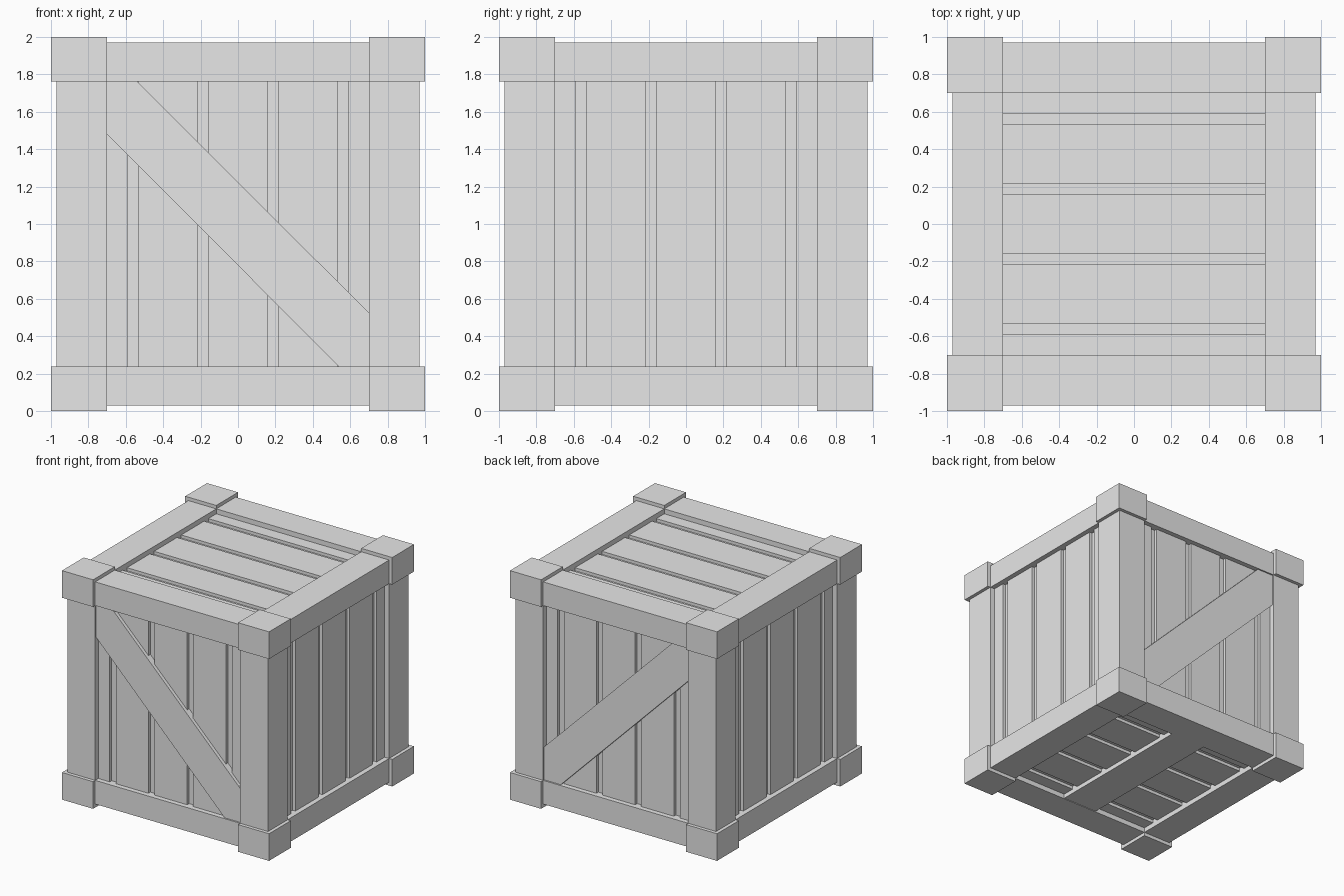
import bpy
import bmesh
from math import pi
from itertools import product
from mathutils import Matrix, Vector

old = bpy.data.objects.get("Cube")
if old:
    bpy.data.objects.remove(old, do_unlink=True)

grey = bpy.data.materials.new("plain_grey")
grey.use_nodes = True
grey.diffuse_color = (0.8, 0.8, 0.8, 1)
grey.node_tree.nodes["Principled BSDF"].inputs["Base Color"].default_value = (0.8, 0.8, 0.8, 1)

MID = Vector((0, 0, 1))       # centre of the crate
INNER = 0.70                  # inner edge of the frame
OUTER = 0.97                  # outer face of the frame
PLANK = 0.927                 # outer face of the planks
CORE = 0.90                   # groove floor between planks


def finish(name, bm):
    mesh = bpy.data.meshes.new(name)
    bmesh.ops.recalc_face_normals(bm, faces=bm.faces)
    bm.to_mesh(mesh)
    bm.free()
    mesh.materials.append(grey)
    obj = bpy.data.objects.new(name, mesh)
    bpy.context.scene.collection.objects.link(obj)
    return obj


def box(name, lo, hi, turn=Matrix()):
    """Box between two corners measured from the crate centre."""
    lo, hi = Vector(lo), Vector(hi)
    bm = bmesh.new()
    bmesh.ops.create_cube(bm, size=1)
    for v in bm.verts:
        p = Vector([c * s for c, s in zip(v.co, hi - lo)]) + (lo + hi) / 2
        v.co = turn @ p + MID
    return finish(name, bm)


def signed_box(name, spans):
    """Box from three (a, b) spans in any order."""
    return box(name, [min(s) for s in spans], [max(s) for s in spans])


# Inner body forming the groove floors
box("inner_body", (-CORE,) * 3, (CORE,) * 3)

# Corner blocks
for sx, sy, sz in product((-1, 1), repeat=3):
    signed_box("corner_block", [(sx * INNER, sx), (sy * INNER, sy), (sz * 0.763, sz)])

# Frame: posts, side beams and cross beams
for a, b in product((-1, 1), repeat=2):
    sa, sb = (a * INNER, a * OUTER), (b * INNER, b * OUTER)
    height = (b * 0.763, b * OUTER)
    span = (-0.8, 0.8)
    signed_box("corner_post", [sa, sb, span])
    signed_box("cross_beam", [span, sa, height])
    signed_box("side_beam", [sa, span, height])

# Five planks on each of the six sides
sides = {
    "front": Matrix(),
    "right": Matrix.Rotation(pi / 2, 4, "Z"),
    "back": Matrix.Rotation(pi, 4, "Z"),
    "left": Matrix.Rotation(-pi / 2, 4, "Z"),
    "top": Matrix.Rotation(-pi / 2, 4, "X") @ Matrix.Rotation(pi / 2, 4, "Y"),
    "bottom": Matrix.Rotation(pi / 2, 4, "X") @ Matrix.Rotation(pi / 2, 4, "Y"),
}
for side, turn in sides.items():
    for i in range(-2, 3):
        x = i * 0.374
        lo, hi = max(x - 0.158, -0.88), min(x + 0.158, 0.88)
        box(side + "_plank", (lo, -PLANK, -0.85), (hi, -0.88, 0.85), turn)

# Diagonal braces on the front and back
profile = [(-0.7, 1.48), (-0.7, 1.763), (-0.54, 1.763),
           (0.7, 0.525), (0.7, 0.237), (0.54, 0.237)]
for name, s in (("front_brace", -1), ("back_brace", 1)):
    bm = bmesh.new()
    face = bm.faces.new([bm.verts.new((x, s * 0.88, z)) for x, z in profile])
    new = bmesh.ops.extrude_face_region(bm, geom=[face])["geom"]
    for v in new:
        if isinstance(v, bmesh.types.BMVert):
            v.co.y = s * 0.957
    finish(name, bm)

# Straight brace under the floor
box("floor_brace", (-0.17, -INNER, -0.965), (0.17, INNER, -0.88))
